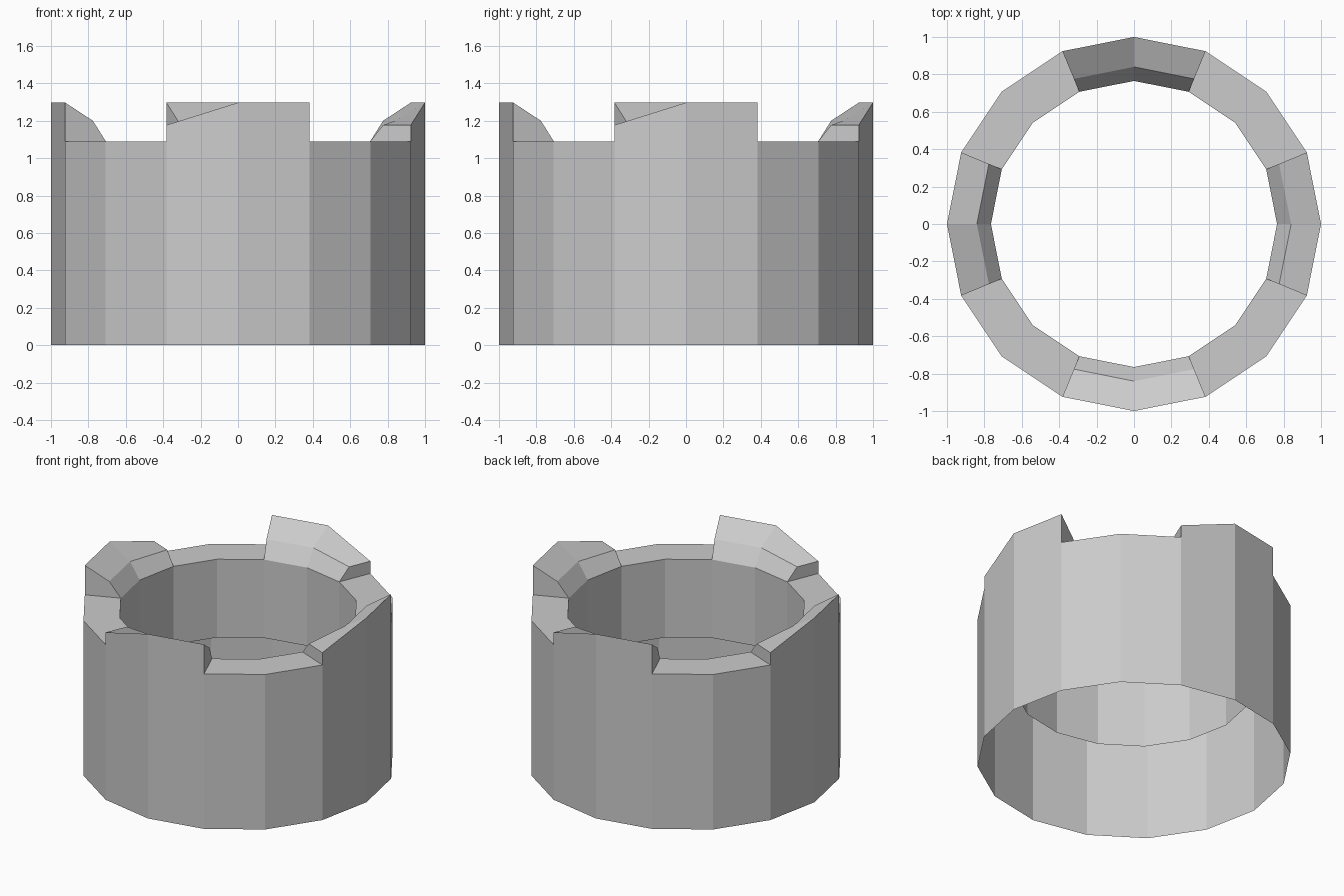
import bpy
import bmesh
from math import cos, sin, tau

cube = bpy.data.objects.get("Cube")
if cube:
    bpy.data.objects.remove(cube, do_unlink=True)

SIDES = 16
OUTER, LEDGE, INNER = 1.0, 0.84, 0.765   # radii
RIM, LINER_BOTTOM = 1.09, 0.54           # heights
# Outer and ledge heights of each raised block, by column: worn end, middle, tall end
BLOCK = {3: (1.177, 1.177), 0: (1.297, 1.2), 1: (1.297, 1.2)}

stone = bpy.data.materials.new("stone_grey")
stone.use_nodes = True
color = (0.6, 0.6, 0.6, 1)
stone.diffuse_color = color
stone.node_tree.nodes["Principled BSDF"].inputs["Base Color"].default_value = color

bm = bmesh.new()


def ring_points(column, profile):
    """Place (radius, height) points on one of the tower's corner columns."""
    a = tau * column / SIDES
    return [bm.verts.new((r * cos(a), r * sin(a), z)) for r, z in profile]


def crown(column):
    """Profile over the top of a raised block."""
    top, ledge = BLOCK[column % 4]
    return [(OUTER, RIM), (OUTER, top), (LEDGE, ledge), (INNER, RIM)]


def section(column, raised):
    """Full profile: outer wall, top, then the hanging inner wall."""
    over = crown(column) if raised else [(OUTER, RIM), (INNER, RIM)]
    return [(OUTER, 0)] + over + [(INNER, LINER_BOTTOM)]


# Wall panels, rim and raised blocks
for k in range(SIDES):
    raised = k % 4 in (3, 0)
    a = ring_points(k, section(k, raised))
    b = ring_points(k + 1, section(k + 1, raised))
    for i in range(len(a) - 1):
        bm.faces.new((a[i], b[i], b[i + 1], a[i + 1]))

# End faces of the raised blocks
for k in range(3, SIDES, 4):
    bm.faces.new(ring_points(k, crown(k)))
    bm.faces.new(ring_points(k + 2, crown(k + 2))[::-1])

bmesh.ops.remove_doubles(bm, verts=bm.verts, dist=0.0001)
mesh = bpy.data.meshes.new("tower_wall")
bm.to_mesh(mesh)
bm.free()
mesh.materials.append(stone)
tower = bpy.data.objects.new("tower_wall", mesh)
bpy.context.collection.objects.link(tower)
